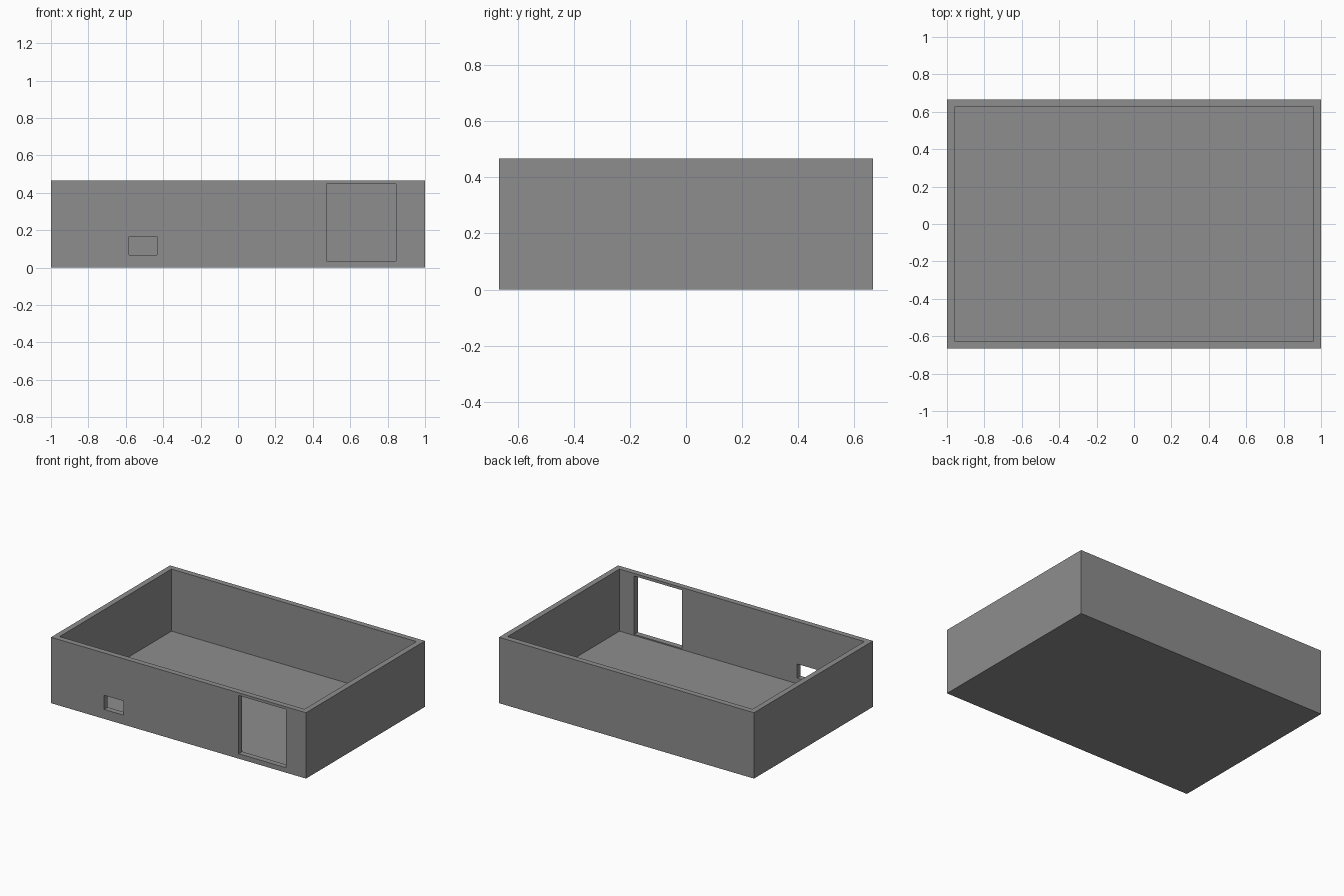
import bpy, bmesh

if "Cube" in bpy.data.objects:
    bpy.data.objects.remove(bpy.data.objects["Cube"])

W, D, H = 2.0, 1.333, 0.467      # outer size
WALL, FLOOR = 0.04, 0.027

grey = bpy.data.materials.new("mid_grey")
grey.diffuse_color = (0.27, 0.27, 0.27, 1)
grey.use_nodes = True
grey.node_tree.nodes["Principled BSDF"].inputs["Base Color"].default_value = grey.diffuse_color


def block(name, lo, hi):
    """Axis-aligned box between two corners."""
    bm = bmesh.new()
    bmesh.ops.create_cube(bm, size=1)
    for v in bm.verts:
        v.co = [lo[i] + (v.co[i] + 0.5) * (hi[i] - lo[i]) for i in range(3)]
    mesh = bpy.data.meshes.new(name)
    bm.to_mesh(mesh)
    bm.free()
    obj = bpy.data.objects.new(name, mesh)
    bpy.context.collection.objects.link(obj)
    return obj


# Open-topped case
case = block("case", (-W / 2, -D / 2, 0), (W / 2, D / 2, H))
case.data.materials.append(grey)

# Hollow interior and the two front openings
y0, y1 = -D / 2 - 0.1, -D / 2 + WALL + 0.1
cutters = [
    block("interior_cutter", (-W / 2 + WALL, -D / 2 + WALL, FLOOR),
          (W / 2 - WALL, D / 2 - WALL, H + 0.2)),
    block("large_opening_cutter", (0.472, y0, 0.035), (0.845, y1, 0.448)),
    block("small_opening_cutter", (-0.583, y0, 0.067), (-0.433, y1, 0.167)),
]
for cutter in cutters:
    mod = case.modifiers.new(cutter.name, 'BOOLEAN')
    mod.operation = 'DIFFERENCE'
    mod.solver = 'EXACT'
    mod.object = cutter
    cutter.hide_render = True
    cutter.display_type = 'WIRE'
